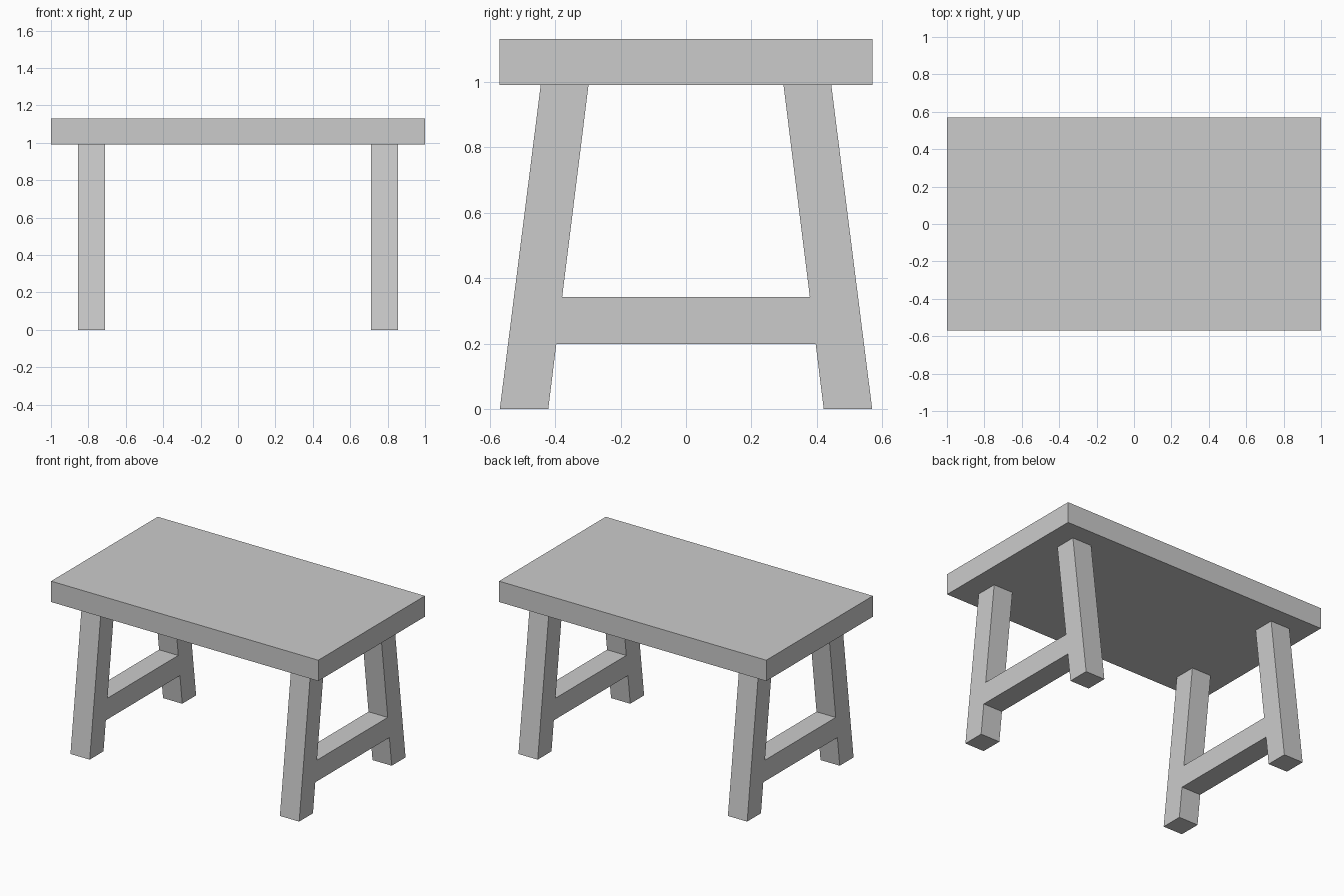
import bpy
import bmesh

if "Cube" in bpy.data.objects:
    bpy.data.objects.remove(bpy.data.objects["Cube"])


def add_object(name, bm):
    bmesh.ops.recalc_face_normals(bm, faces=bm.faces[:])
    mesh = bpy.data.meshes.new(name)
    bm.to_mesh(mesh)
    bm.free()
    obj = bpy.data.objects.new(name, mesh)
    bpy.context.collection.objects.link(obj)
    return obj


TOP_Z, THICK = 0.99, 0.141

# Table top slab
bm = bmesh.new()
bmesh.ops.create_cube(bm, size=1)
bmesh.ops.scale(bm, vec=(2, 1.14, THICK), verts=bm.verts)
bmesh.ops.translate(bm, vec=(0, 0, TOP_Z + THICK / 2), verts=bm.verts)
add_object("table_top", bm)


# End frame: two splayed legs joined by a flush rail, as one H-shaped profile
def inner_y(z):
    return 0.421 + (0.298 - 0.421) * z / TOP_Z


RAIL_LOW, RAIL_HIGH = 0.20, 0.343
LEG_IN, LEG_OUT = 0.712, 0.856
lower = [(inner_y(RAIL_LOW), RAIL_LOW), (inner_y(0), 0), (0.569, 0)]
upper = [(0.444, TOP_Z), (inner_y(TOP_Z), TOP_Z), (inner_y(RAIL_HIGH), RAIL_HIGH)]
half = lower + upper
profile = half + [(-y, z) for y, z in reversed(half)]

for side, label in ((1, "right"), (-1, "left")):
    bm = bmesh.new()
    face = bm.faces.new([bm.verts.new((side * LEG_IN, y, z)) for y, z in profile])
    result = bmesh.ops.extrude_face_region(bm, geom=[face], use_keep_orig=True)
    moved = [g for g in result["geom"] if isinstance(g, bmesh.types.BMVert)]
    bmesh.ops.translate(bm, vec=(side * (LEG_OUT - LEG_IN), 0, 0), verts=moved)
    add_object(label + "_leg_frame", bm)
